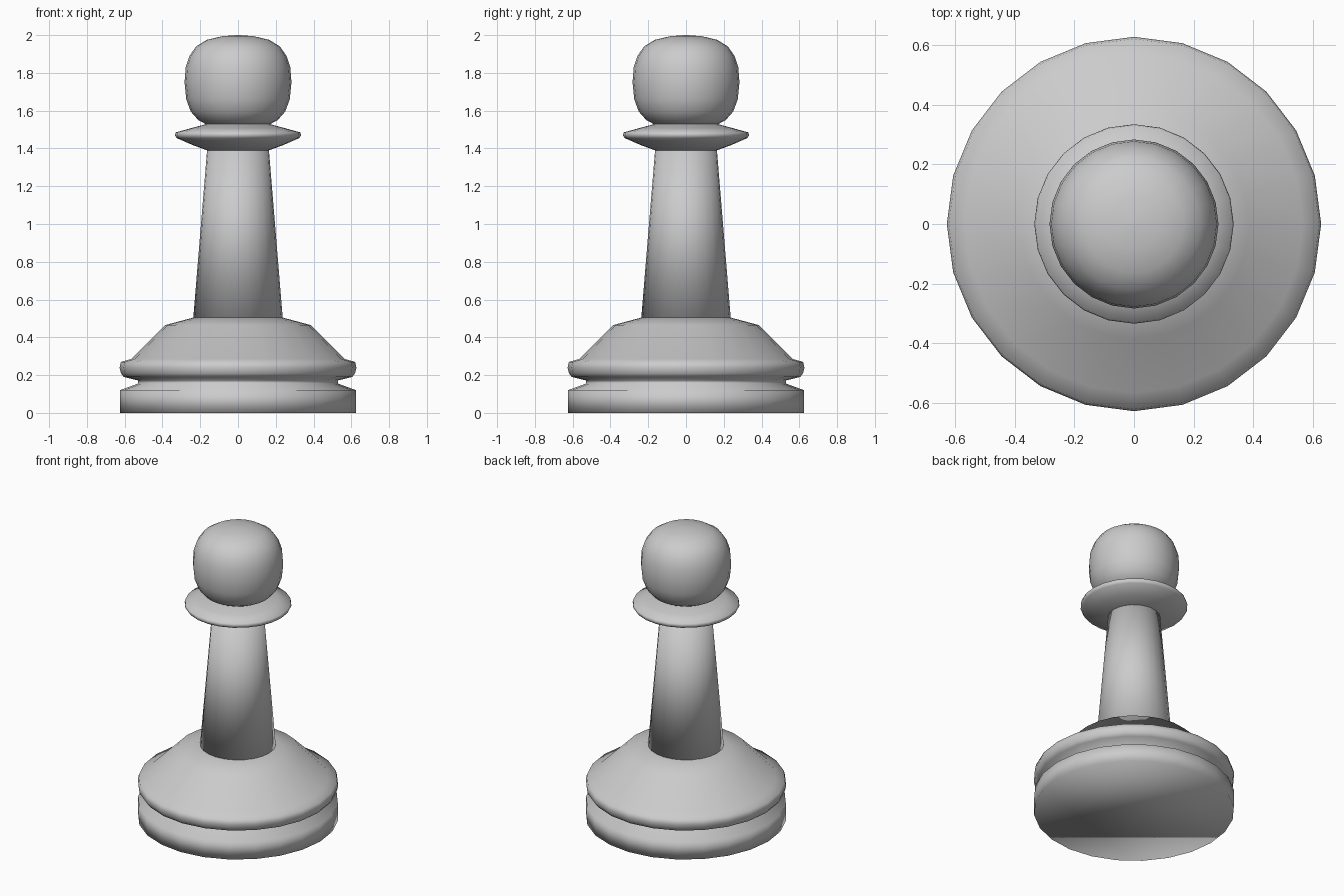
import bpy
import bmesh
from math import cos, sin, tau

SIDES = 24

cube = bpy.data.objects.get("Cube")
if cube:
    bpy.data.objects.remove(cube, do_unlink=True)

grey = bpy.data.materials.new("plain grey")
grey.use_nodes = True
colour = (0.6, 0.6, 0.6, 1)
grey.diffuse_color = colour
grey.node_tree.nodes["Principled BSDF"].inputs["Base Color"].default_value = colour


def lathe(name, profile):
    """Turn (radius, height) points around z and close both ends."""
    bm = bmesh.new()
    rings = []
    for r, z in profile:
        rings.append([bm.verts.new((r * cos(tau * i / SIDES), r * sin(tau * i / SIDES), z))
                      for i in range(SIDES)])
    for low, high in zip(rings, rings[1:]):
        for i in range(SIDES):
            j = (i + 1) % SIDES
            bm.faces.new((low[i], low[j], high[j], high[i]))
    bm.faces.new(rings[0][::-1])
    bm.faces.new(rings[-1])
    for face in bm.faces:
        face.smooth = True
    mesh = bpy.data.meshes.new(name)
    bm.to_mesh(mesh)
    bm.free()
    mesh.materials.append(grey)
    obj = bpy.data.objects.new(name, mesh)
    bpy.context.collection.objects.link(obj)
    return obj


# Foot disc, groove, rounded rim and sloping shoulder
lathe("base", [(0.625, 0), (0.625, 0.12), (0.53, 0.155), (0.53, 0.172),
               (0.605, 0.19), (0.62, 0.21), (0.627, 0.24), (0.62, 0.27),
               (0.565, 0.285), (0.385, 0.465), (0.235, 0.505)])

# Tapering column
lathe("stem", [(0.237, 0.5), (0.163, 1.4)])

# Thin flared disc under the head
lathe("collar", [(0.163, 1.39), (0.24, 1.418), (0.325, 1.455), (0.334, 1.47),
                 (0.33, 1.485), (0.25, 1.507), (0.165, 1.53)])

# Slightly squared ball
lathe("head", [(0.163, 1.525), (0.21, 1.55), (0.25, 1.595), (0.274, 1.66),
               (0.283, 1.75), (0.277, 1.83), (0.257, 1.89), (0.222, 1.94),
               (0.165, 1.975), (0.085, 1.994), (0.01, 2.0)])
